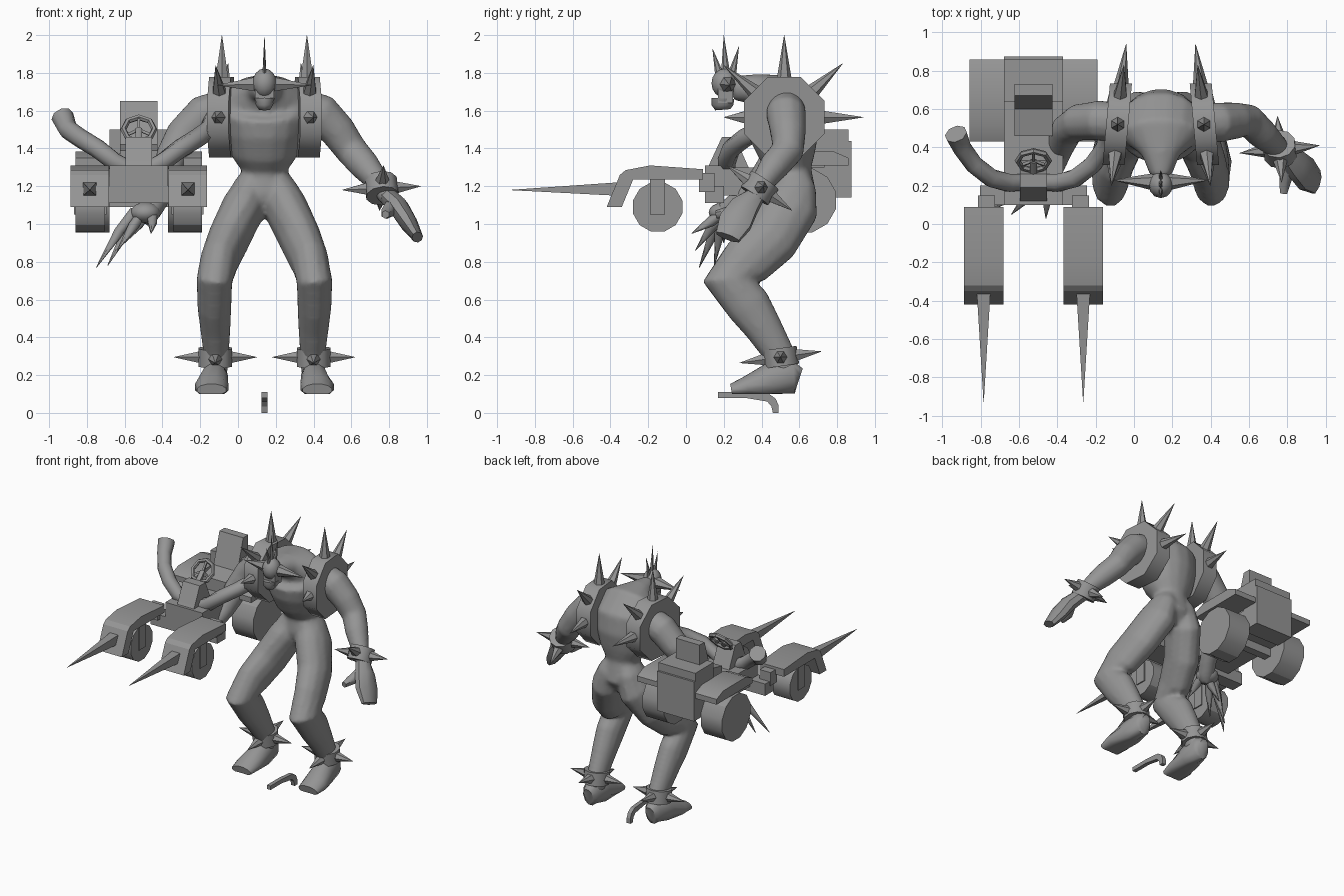
import bpy, bmesh, math
from mathutils import Vector as V

if "Cube" in bpy.data.objects:
    bpy.data.objects.remove(bpy.data.objects["Cube"])

grey = bpy.data.materials.new("mid_grey")
grey.diffuse_color = (0.3, 0.3, 0.3, 1)
grey.use_nodes = True
grey.node_tree.nodes["Principled BSDF"].inputs["Base Color"].default_value = grey.diffuse_color
BX, CX = 0.14, -0.525          # centre lines of the figure and of the buggy


def finish(name, bm, angle=30):
    bmesh.ops.recalc_face_normals(bm, faces=bm.faces)
    me = bpy.data.meshes.new(name)
    bm.to_mesh(me)
    bm.free()
    me.materials.append(grey)
    ob = bpy.data.objects.new(name, me)
    bpy.context.collection.objects.link(ob)
    bpy.ops.object.select_all(action='DESELECT')
    ob.select_set(True)
    bpy.context.view_layer.objects.active = ob
    if angle:
        bpy.ops.object.shade_smooth_by_angle(angle=math.radians(angle))
    return ob


def skin(bm, rings):
    rings = [[bm.verts.new(p) for p in r] for r in rings]
    n = len(rings[0])
    for a, b in zip(rings, rings[1:]):
        for i in range(n):
            j = (i + 1) % n
            bm.faces.new((a[i], a[j], b[j], b[i]))
    bm.faces.new(rings[0][::-1])
    bm.faces.new(rings[-1])


def loft(name, pts, ref=(1, 0, 0), n=12, angle=60, floor=-9):
    """Tube through points (x, y, z, half width, half depth)."""
    bm, rings = bmesh.new(), []
    for k, p in enumerate(pts):
        a, b = pts[max(k - 1, 0)], pts[min(k + 1, len(pts) - 1)]
        t = (V(b[:3]) - V(a[:3])).normalized()
        u = V(ref)
        u = (u - t * u.dot(t)).normalized()
        w = t.cross(u)
        ring = []
        for i in range(n):
            th = 2 * math.pi * (i + 0.5) / n
            q = V(p[:3]) + u * p[3] * math.cos(th) + w * p[-1] * math.sin(th)
            q.z = max(q.z, floor + k * 1e-4)
            ring.append(q)
        rings.append(ring)
    skin(bm, rings)
    return finish(name, bm, angle)


def spike(name, base, tip, r, n=6, thin=1):
    return loft(name, [(*base, r * thin, r), (*tip, r * 0.02)],
                (0, 0, 1) if abs(tip[2] - base[2]) < 0.1 else (1, 0, 0.01), n, 0)


def extrude(name, prof, x0, x1, angle=0):
    """Side profile of (y, z) points pulled along x."""
    bm = bmesh.new()
    skin(bm, [[(x, y, z) for y, z in prof] for x in (x0, x1)])
    return finish(name, bm, angle)


def box(name, x0, x1, y0, y1, z0, z1):
    return extrude(name, [(y0, z0), (y1, z0), (y1, z1), (y0, z1)], x0, x1)


def disc(name, x0, x1, y, z, r, n, angle=30):
    return extrude(name, [(y + r * math.cos(2 * math.pi * (i + .5) / n),
                           z + r * math.sin(2 * math.pi * (i + .5) / n))
                          for i in range(n)], x0, x1, angle)


def cuff(name, c, axis, d1, r, h, reach):
    """Short ring with four spikes round it."""
    c, a, d1 = V(c), V(axis).normalized(), V(d1).normalized()
    d2 = a.cross(d1).normalized()
    loft(name, [(*(c - a * h / 2), r), (*(c + a * h / 2), r)], d1, 10, 40)
    for i, d in enumerate((d1, -d1, d2, -d2)):
        spike(f"{name}_spike_{i}", c + d * r * .85, c + d * reach, 0.037)


def ball(name, c, s):
    bm = bmesh.new()
    bmesh.ops.create_uvsphere(bm, u_segments=12, v_segments=8, radius=1)
    for v in bm.verts:
        v.co = V(c) + V((v.co.x * s[0], v.co.y * s[1], v.co.z * s[2]))
    return finish(name, bm, 60)


# ---- figure: torso and neck
body = [loft("body", [(BX, .55, 1.07, .08, .08), (BX, .57, 1.15, .16, .125),
                      (BX, .56, 1.28, .12, .105), (BX, .54, 1.36, .175, .15),
                      (BX, .52, 1.48, .21, .19), (BX, .50, 1.6, .235, .195),
                      (BX, .46, 1.685, .21, .135), (BX, .36, 1.715, .10, .08),
                      (BX, .25, 1.72, .055, .065)], n=16)]

# head, jaw and spikes on the head
ball("head", (BX, .205, 1.745), (.064, .07, .078))
loft("jaw", [(BX, .195, 1.605, .03, .04), (BX, .193, 1.63, .048, .058),
             (BX, .195, 1.665, .056, .06)], n=10)
box("mouth_back", BX - .05, BX + .05, .17, .25, 1.64, 1.72)
for i, (b, t) in enumerate([((.18, 1.78), (.14, 1.93)), ((.21, 1.79), (.20, 2.0)),
                            ((.24, 1.78), (.28, 1.94))]):
    spike(f"crest_spike_{i}", (BX, *b), (BX, *t), .025, thin=.5)

for s, side in ((-1, "right"), (1, "left")):
    X = lambda d: BX + s * d
    spike(f"{side}_head_spike", (X(.04), .22, 1.74), (X(.25), .23, 1.735), .045)
    # shoulder bands, turned in towards the back, with spikes fanned round them
    band = disc(f"{side}_shoulder_band", X(.17), X(.285), .52, 1.565, .23, 8, 50)
    for v in band.data.vertices:
        v.co.x -= s * .09 * (v.co.y - .52)
    for i, (y, z) in enumerate([(.52, 2.0), (.83, 1.85), (.94, 1.565),
                                (.20, 1.84), (.2, 1.565)]):
        d = (V((0, y, z)) - V((0, .52, 1.565))).normalized()
        b = V((0, .52, 1.565)) + d * .2
        spike(f"{side}_shoulder_spike_{i}", (X(.225 - .09 * (b.y - .52)), b.y, b.z),
              (X(.225 - .105 * (y - .52)), y, z), .04)
    # legs and feet
    body.append(loft("leg", [
        (X(.04), .56, 1.29, .06, .08), (X(.075), .57, 1.2, .09, .12),
        (X(.11), .55, 1.09, .117, .157), (X(.19), .45, .92, .112, .152),
        (X(.24), .32, .80, .102, .142), (X(.265), .225, .70, .097, .14),
        (X(.265), .33, .57, .092, .122), (X(.26), .41, .45, .082, .102),
        (X(.255), .50, .30, .067, .082), (X(.255), .52, .2, .06, .08)]))
    loft(f"{side}_foot", [(X(.26), .60, .18, .04, .06), (X(.26), .57, .19, .065, .09),
                          (X(.265), .45, .17, .075, .1), (X(.28), .32, .135, .092, .06),
                          (X(.28), .24, .12, .08, .035)], floor=.1)
    cuff(f"{side}_ankle_cuff", (X(.26), .5, .295), (0, -.14, 1), (1, 0, 0), .093, .095, .22)

# free arm with spiked wrist and hand
body.append(loft("left_arm", [
    (.34, .53, 1.62, .10), (.44, .53, 1.585, .107), (.53, .54, 1.49, .097),
    (.60, .54, 1.39, .087), (.67, .47, 1.31, .082), (.76, .39, 1.2, .057),
    (.80, .36, 1.13, .05)], (0, 1, 0)))
cuff("left_wrist_cuff", (.76, .39, 1.19), (-.09, .56, .82), (.21, .02, .01), .088, .1, .21)
loft("left_hand", [(.79, .37, 1.15, .05), (.85, .31, 1.09, .08, .055),
                   (.90, .26, 1.01, .095, .05), (.95, .22, .93, .07, .03)], (0, 1, 0), 8, 40)
loft("left_thumb", [(.82, .31, 1.11, .035), (.79, .23, 1.06, .035), (.78, .16, 1.05, .022)], n=6)

# clawed arm reaching under the buggy
body.append(loft("right_arm", [
    (-.06, .53, 1.62, .10), (-.18, .54, 1.58, .107), (-.29, .53, 1.47, .097),
    (-.35, .49, 1.36, .087), (-.39, .39, 1.22, .072), (-.43, .28, 1.12, .06),
    (-.47, .21, 1.06, .06), (-.5, .18, 1.02, .045)], (0, 1, 0)))
ball("clawed_hand", (-.49, .2, 1.06), (.08, .08, .055))
for i, t in enumerate([(-.75, .07, .77), (-.69, .15, .78), (-.64, .05, .86),
                       (-.60, .2, .9), (-.46, .03, .95)]):
    bx = -.55 + .025 * i
    loft(f"claw_{i}", [(bx, .21, 1.07, .025),
                       (bx + (t[0] - bx) * .4, .2 + (t[1] - .2) * .4,
                        1.04 + (t[2] - 1.04) * .3, .028), (*t, .002)], n=6)

# blend torso, legs and arms into one smooth body
bpy.ops.object.select_all(action='DESELECT')
for ob in body:
    ob.select_set(True)
bpy.context.view_layer.objects.active = body[0]
bpy.ops.object.join()
mod = body[0].modifiers.new("blend", 'REMESH')
mod.mode, mod.voxel_size, mod.use_smooth_shade = 'VOXEL', .016, True
mod = body[0].modifiers.new("soften", 'SMOOTH')
mod.factor, mod.iterations = .5, 5

# ---- buggy: chassis, hood, seat and rear tank
box("chassis", CX - .155, CX + .155, .19, .75, 1.15, 1.3)
box("front_axle", CX - .28, CX + .28, .1, .2, 1.11, 1.2)
box("front_panel", CX - .155, CX + .155, .1, .2, 1.18, 1.31)
extrude("hood", [(.1, 1.27), (.13, 1.33), (.19, 1.46), (.26, 1.46), (.34, 1.28)],
        CX - .07, CX + .07)
extrude("seat", [(.46, 1.28), (.73, 1.28), (.73, 1.65), (.67, 1.65), (.6, 1.42), (.46, 1.39)],
        CX - .1, CX + .1)
box("rear_tank", CX - .155, CX + .155, .64, .86, 1.37, 1.5)
box("rear_box", CX - .155, CX + .155, .73, .875, 1.14, 1.44)
box("rear_axle", CX - .2, CX + .2, .59, .65, 1.09, 1.15)
# steering wheel and column
bpy.ops.mesh.primitive_torus_add(major_segments=8, minor_segments=6, major_radius=.082,
                                 minor_radius=.016, location=(CX, .33, 1.5),
                                 rotation=(math.radians(52), 0, 0))
wheel = bpy.context.object
wheel.name = "steering_wheel"
wheel.data.materials.append(grey)
loft("steering_column", [(CX, .22, 1.4, .02), (CX, .33, 1.5, .02)], n=6)
for a in (90, 210, 330):
    c, s = .08 * math.cos(math.radians(a)), .08 * math.sin(math.radians(a))
    loft("steering_spoke", [(CX, .33, 1.5, .01),
                            (CX + c, .33 + s * .62, 1.5 + s * .79, .01)], (0, .3, 1), 4, 0)

for s, side in ((-1, "right"), (1, "left")):
    X = lambda d: CX + s * d
    # curved exhaust pipes
    loft(f"{side}_exhaust", [(X(.03), .22, 1.28, .045), (X(.13), .215, 1.33, .05),
                             (X(.22), .24, 1.40, .05), (X(.31), .31, 1.455, .05),
                             (X(.375), .40, 1.5, .052), (X(.405), .47, 1.57, .06)], (0, 0, 1), 8)
    # rear wheels under flat fenders
    disc(f"{side}_rear_wheel", X(.155), X(.335), .625, 1.125, .175, 12)
    extrude(f"{side}_rear_fender", [(.43, 1.31), (.86, 1.31), (.86, 1.35), (.78, 1.385),
                                    (.51, 1.385), (.43, 1.35)], X(.15), X(.335), 30)
    # front wheels, hub struts, fenders and ram spikes
    disc(f"{side}_front_wheel", X(.18), X(.335), -.15, 1.09, .135, 12)
    box(f"{side}_hub_strut", X(.172), X(.343), -.19, -.11, 1.05, 1.25)
    extrude(f"{side}_fender", [(-.42, 1.09), (-.35, 1.26), (-.32, 1.285), (-.19, 1.31),
                               (.09, 1.29), (.09, 1.235), (-.28, 1.235), (-.34, 1.09)],
            X(.157), X(.362), 20)
    box(f"{side}_fender_mount", X(.2), X(.29), .07, .15, 1.17, 1.27)
    loft(f"{side}_ram_spike", [(X(.26), -.36, 1.185, .05), (X(.26), -.93, 1.18, .001)],
         (1, 0, 0), 4, 0)

# ---- small pistol on the floor
extrude("pistol", [(.17, .08), (.17, .11), (.31, .11), (.44, .1), (.475, .075), (.49, .04),
                   (.49, 0), (.46, 0), (.452, .035), (.43, .06), (.31, .08)],
        BX - .015, BX + .015)
